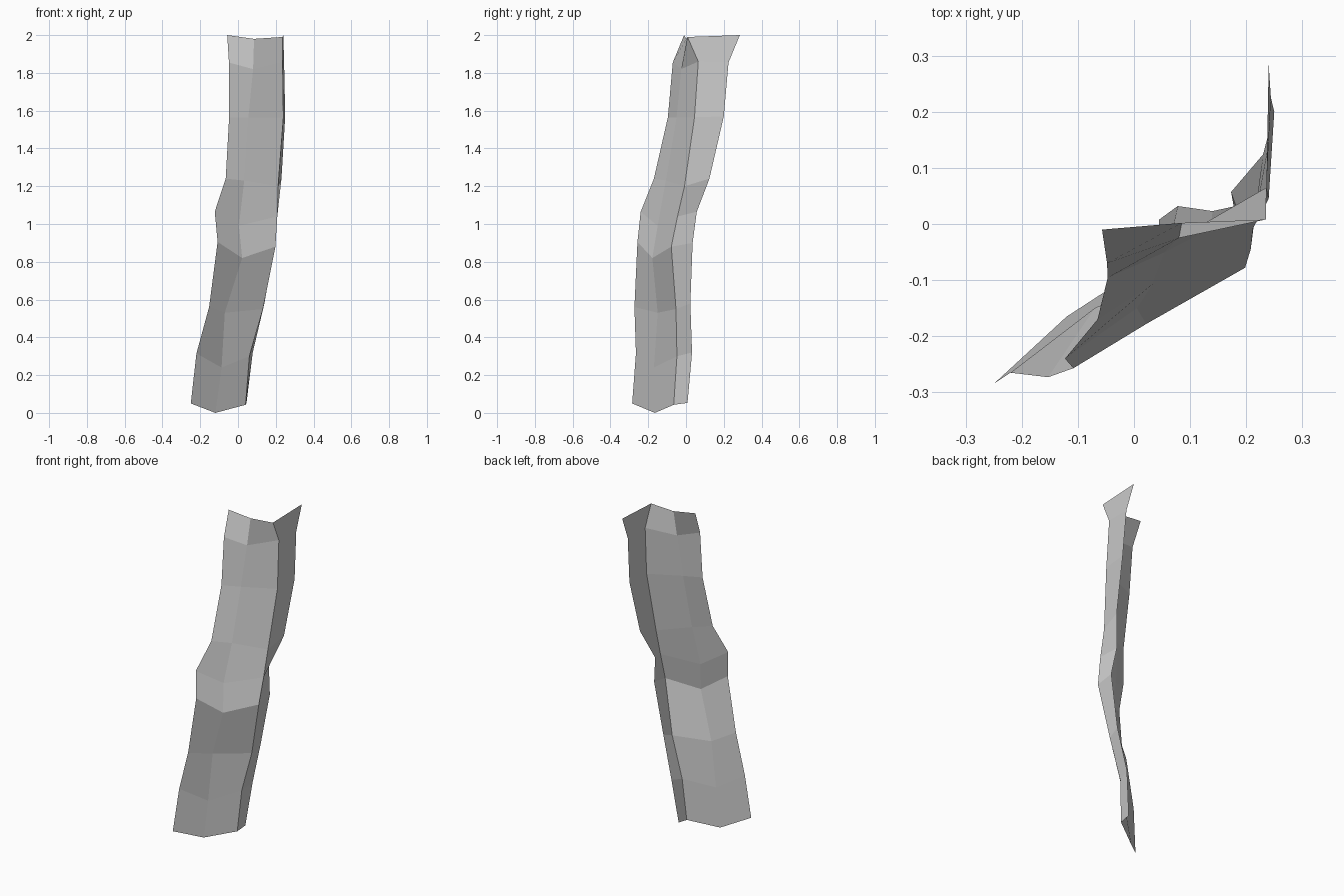
import bpy

# Four vertical rails of the bent strip, each running bottom to top
outer_edge = [(-.25, -.285, .05), (-.22, -.265, .315), (-.153, -.273, .56),
              (-.108, -.257, .905), (-.123, -.24, 1.065), (-.065, -.17, 1.24),
              (-.047, -.096, 1.565), (-.048, -.07, 1.855), (-.057, -.01, 2.0)]
middle = [(-.12, -.165, 0), (-.087, -.17, .24), (-.07, -.15, .53),
          (.022, -.178, .82), (.005, -.15, .99), (.033, -.107, 1.23),
          (.055, -.05, 1.565), (.08, -.025, 1.82), (.085, .002, 1.98)]
corner = [(.04, -.065, .043), (.06, -.048, .3), (.132, -.053, .55),
          (.198, -.078, .88), (.208, -.045, 1.04), (.212, -.008, 1.2),
          (.24, .045, 1.565), (.236, .065, 1.86), (.235, .008, 1.99)]
back_edge = [(.045, .008, .053), (.078, .032, .32), (.14, .023, .58),
             (.195, .035, .9), (.173, .057, 1.065), (.23, .124, 1.24),
             (.25, .2, 1.57), (.244, .225, 1.855), (.24, .285, 2.0)]


def bridge_rails(name, rails):
    """Join neighbouring rails with flat quads."""
    n = len(rails[0])
    verts = [p for rail in rails for p in rail]
    faces = [(r * n + i, (r + 1) * n + i, (r + 1) * n + i + 1, r * n + i + 1)
             for r in range(len(rails) - 1) for i in range(n - 1)]
    mesh = bpy.data.meshes.new(name)
    mesh.from_pydata(verts, [], faces)
    obj = bpy.data.objects.new(name, mesh)
    bpy.context.collection.objects.link(obj)
    return obj


# Open, folded strip of bark
bridge_rails("bark_strip", [outer_edge, middle, corner, back_edge])
